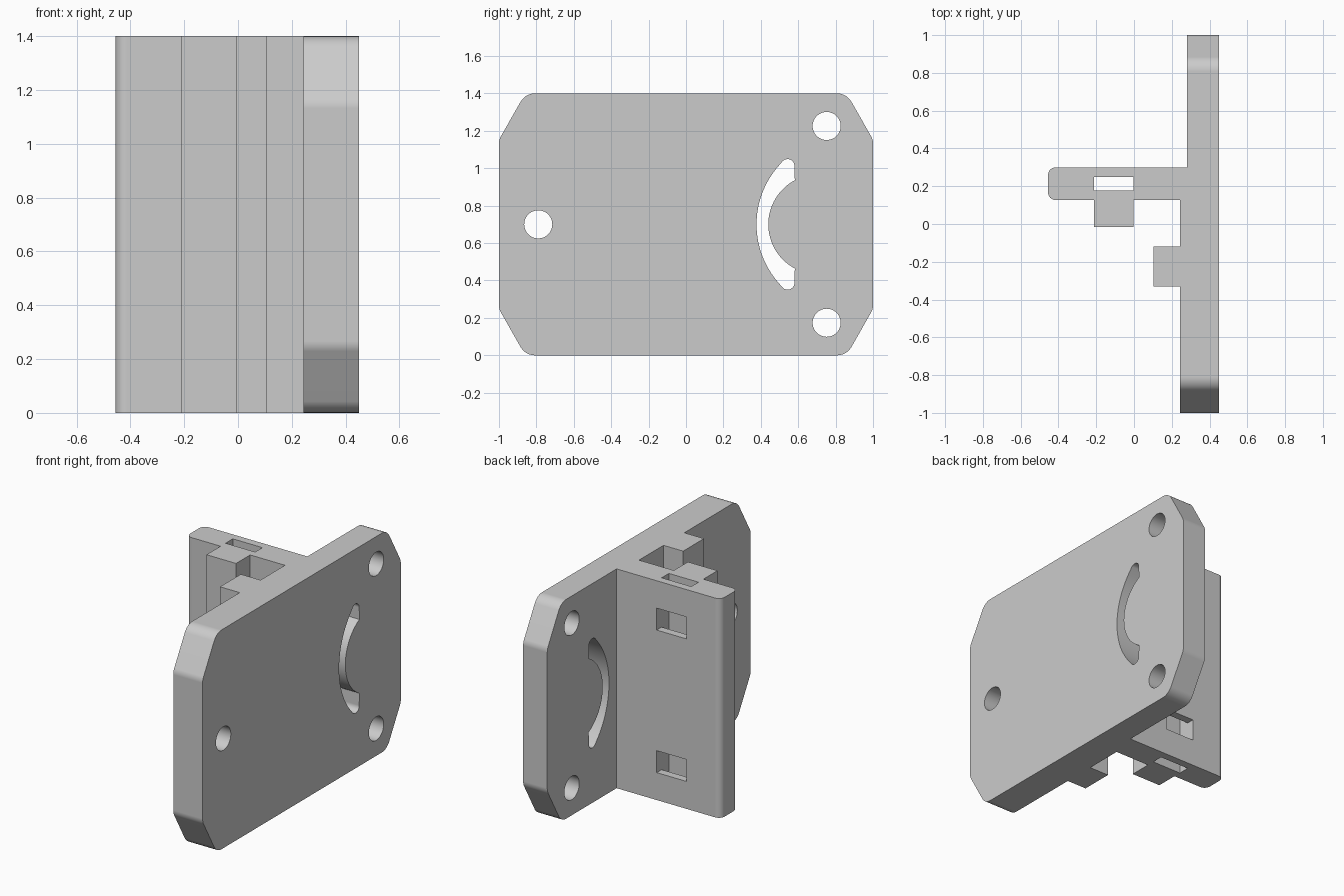
import bpy, bmesh
from math import sin, cos, radians
from mathutils import Vector

cube = bpy.data.objects.get("Cube")
if cube:
    bpy.data.objects.remove(cube, do_unlink=True)

H = 1.4          # height
MID = H / 2

grey = bpy.data.materials.new("light grey plastic")
grey.use_nodes = True
GREY = (0.6, 0.6, 0.6, 1)
grey.diffuse_color = GREY
grey.node_tree.nodes["Principled BSDF"].inputs["Base Color"].default_value = GREY


def arc(cx, cy, r, start, end, steps):
    """Points on a circular arc, angles in degrees."""
    angles = [radians(start + (end - start) * i / steps) for i in range(steps + 1)]
    return [(cx + r * cos(a), cy + r * sin(a)) for a in angles]


def fillet(points, steps=6):
    """Round the corners of (x, y, tangent length) points with circular arcs."""
    out = []
    for i, (x, y, t) in enumerate(points):
        p = Vector((x, y))
        if not t:
            out.append((x, y))
            continue
        a = (Vector(points[i - 1][:2]) - p).normalized()
        b = (Vector(points[(i + 1) % len(points)][:2]) - p).normalized()
        w = sin(a.angle(b) / 2)
        for k in range(steps + 1):
            s = k / steps
            k0, k1, k2 = (1 - s) ** 2, 2 * s * (1 - s) * w, s * s
            out.append(tuple(((p + a * t) * k0 + p * k1 + (p + b * t) * k2) / (k0 + k1 + k2)))
    return out


def prism(name, outline, axis, low, high):
    """Extrude an outline: axis z takes (x, y) points, axis x takes (y, z) points."""
    bm = bmesh.new()
    place = (lambda u, v: (u, v, low)) if axis == "z" else (lambda u, v: (low, u, v))
    face = bm.faces.new([bm.verts.new(place(u, v)) for u, v in outline])
    new = bmesh.ops.extrude_face_region(bm, geom=[face])["geom"]
    shift = Vector((0, 0, high - low)) if axis == "z" else Vector((high - low, 0, 0))
    bmesh.ops.translate(bm, vec=shift, verts=[g for g in new if isinstance(g, bmesh.types.BMVert)])
    bmesh.ops.recalc_face_normals(bm, faces=bm.faces)
    mesh = bpy.data.meshes.new(name)
    bm.to_mesh(mesh)
    bm.free()
    mesh.materials.append(grey)
    obj = bpy.data.objects.new(name, mesh)
    bpy.context.collection.objects.link(obj)
    return obj


def rect(u0, u1, v0, v1):
    return [(u0, v0), (u1, v0), (u1, v1), (u0, v1)]


def carve(target, cutter, operation="DIFFERENCE"):
    mod = target.modifiers.new("carve", "BOOLEAN")
    mod.operation, mod.solver, mod.object = operation, "EXACT", cutter
    bpy.context.view_layer.objects.active = target
    bpy.ops.object.modifier_apply(modifier=mod.name)
    bpy.data.objects.remove(cutter, do_unlink=True)


# Plan section: mounting plate, side flange, flange block and plate rib
plan = fillet([
    (0.45, -1.1, 0), (0.45, 1.1, 0), (0.28, 1.1, 0), (0.28, 0.3, 0),
    (-0.455, 0.3, 0.04), (-0.455, 0.127, 0.04),
    (-0.212, 0.127, 0), (-0.212, -0.015, 0), (-0.003, -0.015, 0), (-0.003, 0.127, 0),
    (0.243, 0.127, 0), (0.243, -0.12, 0), (0.104, -0.12, 0), (0.104, -0.33, 0),
    (0.243, -0.33, 0), (0.243, -1.1, 0)])
bracket = prism("mounting_bracket", plan, "z", -0.1, H + 0.1)

# Side outline with cut, rounded corners
quarter = [(1, 0.247, 0.02), (0.859, 0, 0.05)]
right = [(y, H - z, t) for y, z, t in quarter]
side = right + [(-y, z, t) for y, z, t in right[::-1]]
side += [(-y, z, t) for y, z, t in quarter] + quarter[::-1]
carve(bracket, prism("side_outline", fillet(side), "x", -0.6, 0.6), "INTERSECT")

# Round bolt holes in the plate
for y, z in [(-0.79, MID), (0.752, MID + 0.526), (0.752, MID - 0.526)]:
    carve(bracket, prism("bolt_hole", arc(y, z, 0.075, 0, 352.5, 47), "x", 0.1, 0.6))

# Curved adjustment slot
upper = arc(0.543, MID + 0.312, 0.037, 135, 0, 10)
lower = [(y, H - z) for y, z in upper[::-1]]
slot = (arc(0.85, MID, 0.473, 225, 135, 32)[1:-1] + upper
        + arc(0.707, MID, 0.267, 118, 242, 32) + lower)
carve(bracket, prism("curved_slot", slot, "x", 0.1, 0.6))

# Vertical strap channel and the two windows that open into it
carve(bracket, prism("strap_channel", rect(-0.212, -0.003, 0.177, 0.25), "z", -0.2, H + 0.2))
for z in (MID - 0.455, MID + 0.455):
    carve(bracket, prism("window", rect(-0.212, -0.003, 0.177, 0.4), "z", z - 0.07, z + 0.07))

# Smooth rounded walls, crisp edges
bpy.ops.object.select_all(action="DESELECT")
bracket.select_set(True)
bpy.context.view_layer.objects.active = bracket
bpy.ops.object.shade_smooth_by_angle(angle=radians(25))
weighted = bracket.modifiers.new("flat_face_normals", "WEIGHTED_NORMAL")
weighted.keep_sharp = True
